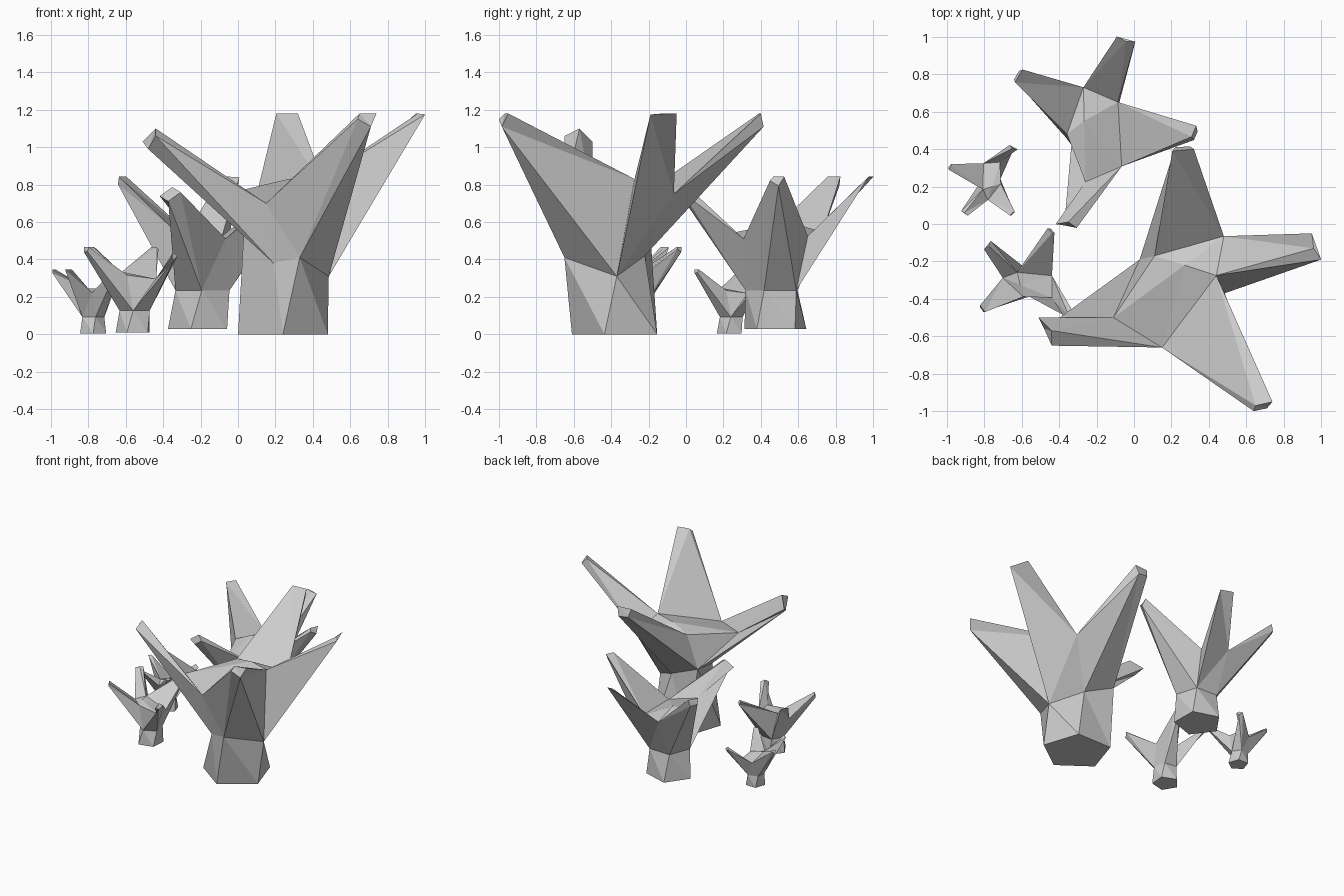
import bpy, bmesh
from math import radians, cos, sin
from mathutils import Matrix, Vector

if "Cube" in bpy.data.objects:
    bpy.data.objects.remove(bpy.data.objects["Cube"])

PIVOT = Vector((0.24, -0.38, 0))


def make_stump(name, neck_pts, ab, place, turn, size):
    bm = bmesh.new()

    def pt(p):
        return bm.verts.new(Vector(p) - PIVOT)

    def branch(roots, tips):
        """Loft a tapering limb from its root loop to a small capped tip."""
        tip = [pt(t) for t in tips]
        n = len(roots)
        for i in range(n):
            j = (i + 1) % n
            bm.faces.new((roots[i], roots[j], tip[j], tip[i]))
        bm.faces.new(tip)

    # five-sided foot joined to the twisted neck by triangles
    foot = [pt((0.24 + 0.252 * cos(radians(72 * i - 90)),
                -0.358 + 0.252 * sin(radians(72 * i - 90)), 0)) for i in range(5)]
    neck = [pt(p) for p in neck_pts]
    bm.faces.new(foot)
    for i in range(5):
        j = (i + 1) % 5
        bm.faces.new((foot[i], foot[j], neck[i]))
        bm.faces.new((neck[i], foot[j], neck[j]))
    n0, n1, n2, n3, n4 = neck

    # forks between the limbs
    fork_da = pt((0.15, -0.66, 0.70))
    fork_ab = pt(ab)
    fork_bc = pt((0.48, -0.065, 0.75))
    fork_cd = pt((0.11, -0.17, 0.79))
    shoulder = pt((-0.11, -0.50, 0.74))
    middle = pt((0.27, -0.22, 0.83))
    for f in ((n4, n0, fork_da), (n3, shoulder, fork_cd), (n1, n2, fork_bc)):
        bm.faces.new(f)

    # crown
    crown = [fork_da, fork_ab, fork_bc, fork_cd, shoulder]
    for a, b in zip(crown, crown[1:] + crown[:1]):
        bm.faces.new((middle, a, b))

    # four limbs
    branch([fork_da, fork_ab, n1, n0],
           [(0.65, -0.97, 1.18), (0.74, -0.95, 1.18), (0.71, -0.985, 1.11), (0.64, -1.0, 1.15)])
    branch([fork_ab, fork_bc, n1],
           [(0.96, -0.13, 1.18), (0.95, -0.05, 1.18), (1.0, -0.19, 1.175)])
    branch([fork_bc, fork_cd, n3, n2],
           [(0.32, 0.40, 1.18), (0.205, 0.39, 1.18), (0.22, 0.41, 1.12), (0.30, 0.415, 1.11)])
    branch([fork_da, shoulder, n3, n4],
           [(-0.44, -0.57, 1.10), (-0.51, -0.50, 1.03), (-0.48, -0.56, 0.99), (-0.44, -0.65, 1.06)])

    bmesh.ops.triangulate(bm, faces=[f for f in bm.faces if len(f.verts) == 4])
    bmesh.ops.recalc_face_normals(bm, faces=bm.faces[:])
    mesh = bpy.data.meshes.new(name)
    bm.to_mesh(mesh)
    bm.free()
    ob = bpy.data.objects.new(name, mesh)
    ob.matrix_world = (Matrix.Translation(place) @ Matrix.Rotation(radians(turn), 4, 'Z')
                       @ Matrix.Scale(size, 4))
    bpy.context.collection.objects.link(ob)


# the large stump's neck leans; the others have an even ring
large_neck = [(0.33, -0.65, 0.41), (0.485, -0.37, 0.31), (0.28, -0.22, 0.42),
              (0.03, -0.19, 0.53), (0.19, -0.60, 0.38)]
even_neck = [(0.24 + 0.22 * cos(radians(72 * i - 75)),
              -0.38 + 0.22 * sin(radians(72 * i - 75)), 0.30) for i in range(5)]
AB = (0.44, -0.275, 0.83)

make_stump("large_stump", large_neck, AB, (0.24, -0.38, 0), 0, 1)
make_stump("medium_stump", even_neck, (0.54, -0.35, 0.72), (-0.188, 0.47, 0.028), 54.8, 0.69)
make_stump("small_stump", even_neck, AB, (-0.549, -0.303, 0.01), 121.5, 0.387)
make_stump("tiny_stump", even_neck, AB, (-0.778, 0.243, 0.005), 216, 0.29)
